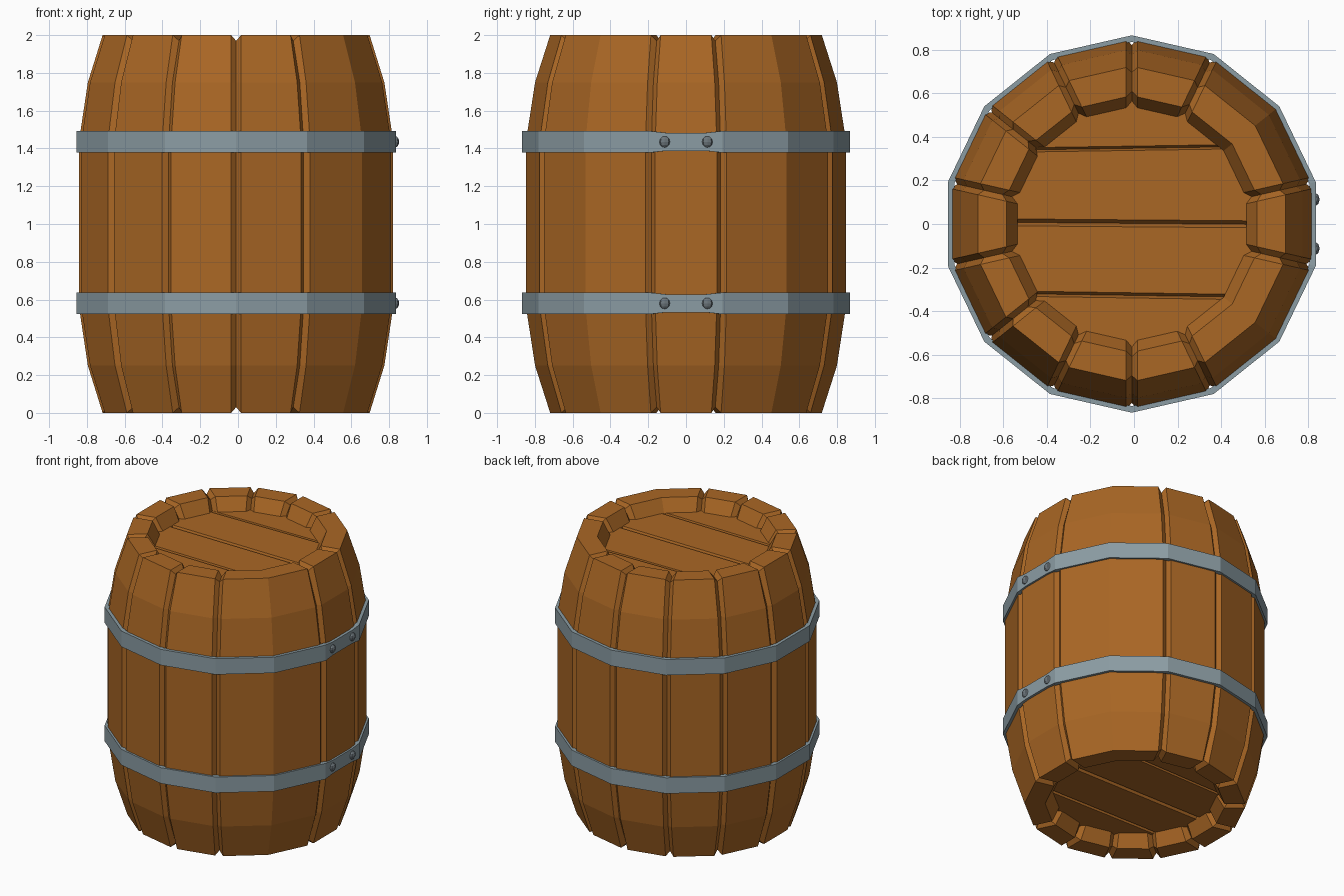
import bpy, bmesh, math
from mathutils import Vector, Matrix

if "Cube" in bpy.data.objects:
    bpy.data.objects.remove(bpy.data.objects["Cube"])

N = 14          # staves
SHIFT = -0.01   # barrel axis, so that rivets and hoops are centred overall


def material(name, rgb):
    m = bpy.data.materials.new(name)
    m.diffuse_color = (*rgb, 1)
    m.use_nodes = True
    m.node_tree.nodes["Principled BSDF"].inputs["Base Color"].default_value = m.diffuse_color
    return m


wood = material("brown wood", (0.40, 0.135, 0.018))
steel = material("grey steel", (0.26, 0.335, 0.37))
dark_steel = material("dark steel", (0.15, 0.18, 0.20))


def finish(bm, name, mat, recalc=True):
    if recalc:
        bmesh.ops.recalc_face_normals(bm, faces=bm.faces[:])
    me = bpy.data.meshes.new(name)
    bm.to_mesh(me)
    bm.free()
    me.materials.append(mat)
    ob = bpy.data.objects.new(name, me)
    ob.location.x = SHIFT
    bpy.context.collection.objects.link(ob)
    return ob


def torus(sections, name, mat):
    """Join a closed ring of closed cross-sections."""
    bm = bmesh.new()
    rings = [[bm.verts.new(p) for p in s] for s in sections]
    m = len(rings[0])
    for i, a in enumerate(rings):
        b = rings[(i + 1) % len(rings)]
        for j in range(m):
            k = (j + 1) % m
            bm.faces.new((a[j], a[k], b[k], b[j]))
    return finish(bm, name, mat)


def corner(k, r, z):
    a = math.radians(90) + k * math.tau / N
    return Vector((r * math.cos(a), r * math.sin(a), z))


# Stave body: wall profile (surface) and its inset (groove bottom)
half = [(0.54, 0.09), (0.59, 0), (0.725, 0), (0.805, 0.25), (0.853, 0.56)]
half_in = [(0.565, 0.09), (0.61, 0.03), (0.697, 0.03), (0.777, 0.25), (0.823, 0.56)]


def mirrored(p):
    return p + [(r, 2 - z) for r, z in reversed(p)]


outer, inset = mirrored(half), mirrored(half_in)
plain = {10, 12 + 1 - 1}  # placeholder corners replaced below by angle rule
plain = {k for k in range(N)
         if abs(abs(math.degrees(math.atan2(*corner(k, 1, 0).yx))) - 38.6) < 1}
W = 0.027
sections = []
for k in range(N):
    if k in plain:
        sections.append([corner(k, r, z) for r, z in outer])
        continue
    edges = []
    for d in (-1, 1):
        edge = []
        for r, z in outer:
            c, n = corner(k, r, z), corner(k + d, r, z)
            edge.append(c + (n - c).normalized() * W)
        edges.append(edge)
    sections += [edges[0], [corner(k, r, z) for r, z in inset], edges[1]]
torus(sections, "barrel_staves", wood)


# Plank lids with V-shaped gaps running along x
def lid(name, z, up):
    rows = [(-0.6, 0, 0), (-0.5, 0, 0)]
    for y, w, slope in ((-0.328, 0.012, -0.015), (0.003, 0.016, -0.008), (0.348, 0.010, 0.015)):
        rows += [(y - w, 0, slope), (y, 0.03, slope), (y + w, 0, slope)]
    rows += [(0.5, 0, 0), (0.6, 0, 0)]
    bm = bmesh.new()
    prev = None
    for y, depth, slope in rows:
        x = math.sqrt(0.62 ** 2 - y * y)
        cur = [bm.verts.new((s * x, y + slope * s * x, z - up * depth)) for s in (-1, 1)]
        if prev:
            f = (prev[0], prev[1], cur[1], cur[0])
            bm.faces.new(f if up > 0 else f[::-1])
        prev = cur
    finish(bm, name, wood, recalc=False)


lid("top_lid", 1.91, 1)
lid("bottom_lid", 0.09, -1)

# Hoops, slightly pinched at the riveted overlap on +x, and their rivets
for label, zc in (("lower", 0.58), ("upper", 1.435)):
    plan = []
    for k in range(N):
        c = corner(k, 0.867, 0)
        plan.append((c, 0.057))
        if c.x > 0.8 and c.y < 0:
            plan += [(Vector((c.x, y, 0)), 0.048) for y in (-0.11, 0.11)]
    ring = []
    for p, h in plan:
        q = p * 0.965
        ring.append([(v.x, v.y, zc + s) for v, s in ((q, -h), (p, -h), (p, h), (q, h))])
    torus(ring, label + "_hoop", steel)
    for i, y in enumerate((-0.113, 0.113)):
        bm = bmesh.new()
        bmesh.ops.create_uvsphere(bm, u_segments=8, v_segments=6, radius=0.031)
        bmesh.ops.transform(bm, verts=bm.verts[:], matrix=Matrix.Translation((0.84, y, zc))
                            @ Matrix.Diagonal((0.75, 1, 1, 1)))
        finish(bm, f"{label}_rivet_{i + 1}", dark_steel)
